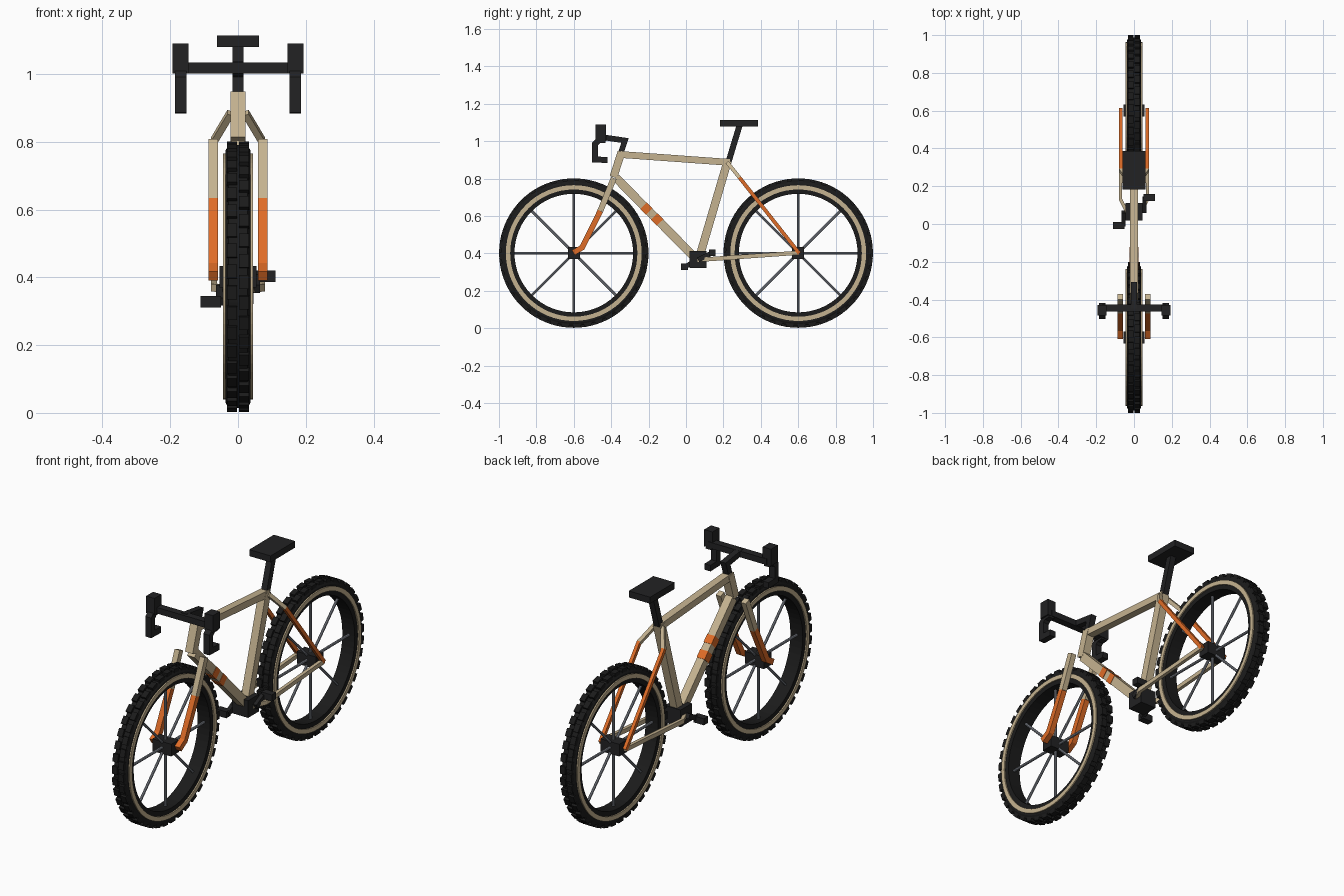
import bpy, bmesh, math
from mathutils import Vector, Matrix

cube = bpy.data.objects.get("Cube")
if cube:
    bpy.data.objects.remove(cube, do_unlink=True)


def material(name, rgb):
    m = bpy.data.materials.new(name)
    m.use_nodes = True
    m.diffuse_color = (*rgb, 1)
    m.node_tree.nodes["Principled BSDF"].inputs["Base Color"].default_value = (*rgb, 1)
    return m


TAN = material("tan", (0.56, 0.45, 0.28))
ORANGE = material("orange", (0.74, 0.15, 0.02))
BLACK = material("black", (0.016, 0.016, 0.017))
TYRE = material("tyre black", (0.011, 0.011, 0.011))
STEEL = material("spoke grey", (0.25, 0.27, 0.31))


def finish(bm, name, mat):
    bmesh.ops.recalc_face_normals(bm, faces=bm.faces[:])
    me = bpy.data.meshes.new(name)
    bm.to_mesh(me)
    bm.free()
    me.materials.append(mat)
    ob = bpy.data.objects.new(name, me)
    bpy.context.collection.objects.link(ob)
    return ob


def add_box(bm, lo, hi, matrix=Matrix()):
    lo, hi = Vector(lo), Vector(hi)
    m = matrix @ Matrix.Translation((lo + hi) / 2) @ Matrix.Diagonal((*(hi - lo), 1))
    bmesh.ops.create_cube(bm, size=1, matrix=m)


def box(name, lo, hi, mat):
    bm = bmesh.new()
    lo, hi = [min(p) for p in zip(lo, hi)], [max(p) for p in zip(lo, hi)]
    add_box(bm, lo, hi)
    return finish(bm, name, mat)


def tube(name, path, width, depth, mat):
    """Rectangular tube swept along a path with mitred corners; width lies along x."""
    pts = [Vector(p) for p in path]
    dirs = [(b - a).normalized() for a, b in zip(pts, pts[1:])]
    bm = bmesh.new()
    rings = []
    for i, p in enumerate(pts):
        d0, d1 = dirs[max(i - 1, 0)], dirs[min(i, len(dirs) - 1)]
        t = (d0 + d1).normalized()
        side = (Vector((1, 0, 0)) - t * t.x).normalized()
        up = t.cross(side) / max(t.dot(d0), 0.5)
        rings.append([bm.verts.new(p + side * a * width / 2 + up * b * depth / 2)
                      for a, b in ((-1, -1), (1, -1), (1, 1), (-1, 1))])
    for r, q in zip(rings, rings[1:]):
        for k in range(4):
            bm.faces.new((r[k], r[(k + 1) % 4], q[(k + 1) % 4], q[k]))
    bm.faces.new(rings[0])
    bm.faces.new(rings[-1])
    return finish(bm, name, mat)


def lathe(name, profile, centre, mat, n=64):
    """Closed (radius, x) profile turned around the wheel axle."""
    bm = bmesh.new()
    rings = []
    for i in range(n):
        a = math.tau * i / n
        rings.append([bm.verts.new((x, centre[1] + r * math.cos(a), centre[2] + r * math.sin(a)))
                      for r, x in profile])
    m = len(profile)
    for i in range(n):
        r, q = rings[i], rings[(i + 1) % n]
        for k in range(m):
            bm.faces.new((r[k], r[(k + 1) % m], q[(k + 1) % m], q[k]))
    return finish(bm, name, mat)


def wheel(label, y):
    c = Vector((0, y, 0.402))
    half = [(0.317, 0.036), (0.345, 0.038), (0.372, 0.037), (0.388, 0.028)]
    lathe(label + "_tyre", half + [(r, -x) for r, x in reversed(half)], c, TYRE)
    # Tan sidewall rings
    for s, side in ((1, "left"), (-1, "right")):
        ring = [(0.340, 0.030), (0.340, 0.044), (0.363, 0.044), (0.363, 0.030)]
        lathe(f"{label}_{side}_sidewall", [(r, s * x) for r, x in ring], c, TAN)
    # Two staggered rows of tread blocks
    bm = bmesh.new()
    count = 40
    for s in (-1, 1):
        for i in range(count):
            a = math.tau * (i + 0.25 * s) / count
            m = Matrix.Translation(c) @ Matrix.Rotation(a, 4, "X")
            add_box(bm, (s * 0.018 - 0.015, -0.02, 0.375), (s * 0.018 + 0.015, 0.02, 0.399), m)
    finish(bm, label + "_tread", TYRE)
    # Spokes and hub
    bm = bmesh.new()
    for i in range(8):
        m = (Matrix.Translation(c) @ Matrix.Rotation(math.tau * i / 8, 4, "X")
             @ Matrix.Translation((0, 0, 0.17)))
        bmesh.ops.create_cone(bm, cap_ends=True, segments=8, radius1=0.007, radius2=0.007,
                              depth=0.32, matrix=m)
    finish(bm, label + "_spokes", STEEL)
    box(label + "_hub", c - Vector((0.055, 0.032, 0.032)), c + Vector((0.055, 0.032, 0.032)), BLACK)


wheel("front_wheel", -0.6)
wheel("rear_wheel", 0.6)

# Main frame
tube("head_tube", [(0, -0.388, 0.808), (0, -0.345, 0.942)], 0.044, 0.042, TAN)
tube("top_tube", [(0, -0.35, 0.929), (0, 0.235, 0.887)], 0.040, 0.036, TAN)
tube("seat_tube", [(0, 0.223, 0.895), (0, 0.07, 0.375)], 0.042, 0.044, TAN)
down_a, down_b = Vector((0, -0.375, 0.805)), Vector((0, 0.05, 0.375))
tube("down_tube", [down_a, down_b], 0.042, 0.046, TAN)
for i, f in enumerate((0.385, 0.52)):
    h = 0.036
    tube(f"down_tube_band_{i + 1}", [down_a.lerp(down_b, f - h), down_a.lerp(down_b, f + h)],
         0.046, 0.050, ORANGE)

# Fork legs and rear stays
for s, side in ((1, "left"), (-1, "right")):
    x = s * 0.073
    tube(side + "_fork_upper", [(x, -0.386, 0.803), (x, -0.458, 0.628)], 0.029, 0.032, TAN)
    tube(side + "_fork_lower", [(x, -0.458, 0.628), (x, -0.555, 0.432), (x, -0.602, 0.404)],
         0.029, 0.030, ORANGE)
    x = s * 0.071
    tube(side + "_seat_stay_upper", [(s * 0.022, 0.222, 0.885), (x, 0.288, 0.803)], 0.020, 0.020, TAN)
    tube(side + "_seat_stay_lower", [(x, 0.285, 0.807), (x, 0.606, 0.400)], 0.018, 0.020, ORANGE)
    tube(side + "_chain_stay", [(s * 0.035, 0.06, 0.366), (x, 0.13, 0.370), (x, 0.606, 0.404)],
         0.018, 0.022, TAN)

# Bottom bracket, cranks and pedals
box("bottom_bracket", (-0.046, 0.018, 0.322), (0.046, 0.11, 0.412), BLACK)
for s, side, y, z in ((1, "left", 0.14, 0.403), (-1, "right", -0.008, 0.328)):
    x = s * 0.055
    tube(side + "_crank", [(x, 0.065, 0.366), (x, y, z)], 0.020, 0.026, BLACK)
    box(side + "_pedal", (s * 0.05, y - 0.018, z - 0.017), (s * 0.111, y + 0.018, z + 0.017), BLACK)

# Saddle and post
tube("seat_post", [(0, 0.226, 0.885), (0, 0.288, 1.09)], 0.032, 0.032, BLACK)
box("saddle", (-0.062, 0.182, 1.08), (0.062, 0.386, 1.114), BLACK)

# Stem and drop handlebar
tube("stem", [(0, -0.348, 0.938), (0, -0.326, 1.004), (0, -0.45, 1.022)], 0.032, 0.030, BLACK)
box("handlebar", (-0.17, -0.463, 1.002), (0.17, -0.425, 1.034), BLACK)
for s, side in ((1, "left"), (-1, "right")):
    x = s * 0.169
    box(side + "_brake_hood", (s * 0.146, -0.485, 1.002), (s * 0.194, -0.428, 1.09), BLACK)
    tube(side + "_drop", [(x, -0.43, 1.008), (x, -0.466, 1.006), (x, -0.487, 0.985),
                          (x, -0.487, 0.902), (x, -0.420, 0.900)], 0.034, 0.032, BLACK)
